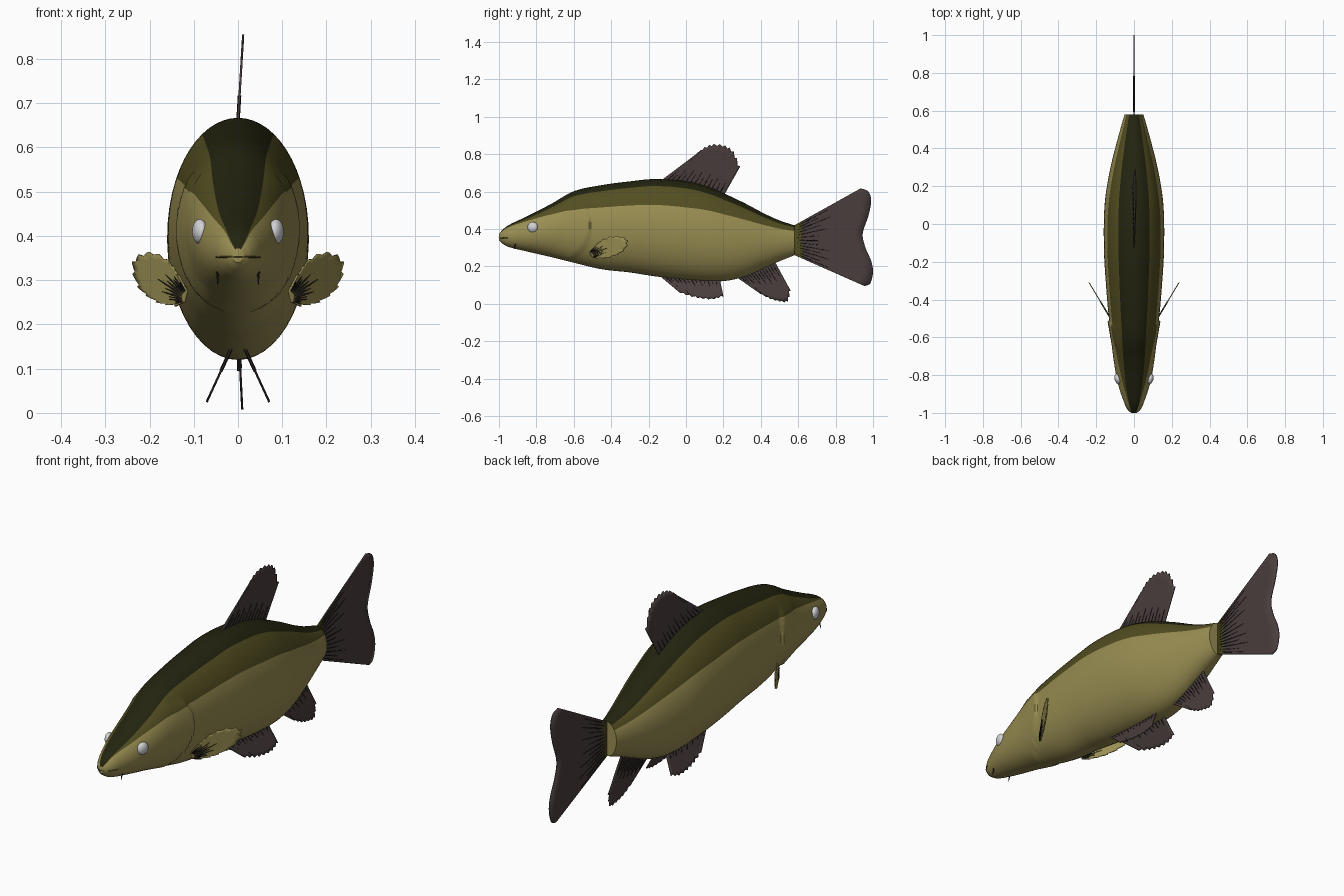
import bpy, math
from mathutils import Vector

old = bpy.data.objects.get("Cube")
if old:
    bpy.data.objects.remove(old, do_unlink=True)


def material(name, r, g, b):
    m = bpy.data.materials.new(name)
    m.use_nodes = True
    m.diffuse_color = (r, g, b, 1)
    bsdf = next(n for n in m.node_tree.nodes if n.type == 'BSDF_PRINCIPLED')
    bsdf.inputs["Base Color"].default_value = (r, g, b, 1)
    bsdf.inputs["Roughness"].default_value = 0.7
    return m


BELLY = material("olive_gold", .32, .27, .085)
FLANK = material("dark_olive", .085, .075, .015)
BACK = material("black_olive", .017, .017, .005)
FIN = material("brown_grey", .068, .047, .047)
RAY = material("near_black", .014, .011, .010)
EYE = material("pale_grey", .65, .65, .68)


def build(name, verts, faces, mats, index=None, angle=40):
    me = bpy.data.meshes.new(name)
    me.from_pydata([tuple(v) for v in verts], [], faces)
    for m in mats:
        me.materials.append(m)
    if index:
        for p, i in zip(me.polygons, index):
            p.material_index = i
    ob = bpy.data.objects.new(name, me)
    bpy.context.collection.objects.link(ob)
    bpy.ops.object.select_all(action='DESELECT')
    ob.select_set(True)
    bpy.context.view_layer.objects.active = ob
    bpy.ops.object.mode_set(mode='EDIT')
    bpy.ops.mesh.select_all(action='SELECT')
    bpy.ops.mesh.normals_make_consistent(inside=False)
    bpy.ops.object.mode_set(mode='OBJECT')
    bpy.ops.object.shade_smooth_by_angle(angle=math.radians(angle))
    return ob


# Body stations: y, top z, bottom z, half width
STATIONS = [
    (-1, .372, .34, .012), (-.985, .392, .325, .03), (-.95, .42, .305, .05),
    (-.85, .468, .28, .084), (-.72, .535, .25, .108), (-.6, .602, .22, .122),
    (-.45, .635, .185, .138), (-.3, .655, .168, .15), (-.17, .667, .148, .158),
    (0, .655, .128, .16), (.12, .625, .12, .154), (.22, .583, .124, .14),
    (.32, .535, .148, .12), (.42, .482, .192, .095), (.5, .446, .228, .073),
    (.58, .42, .26, .05)]


def station(y):
    """Smoothly interpolated top, bottom and half width."""
    n = len(STATIONS)
    i = max(k for k in range(n - 1) if STATIONS[k][0] <= y + 1e-9)

    def slope(k, c):
        a, b = STATIONS[max(k - 1, 0)], STATIONS[min(k + 1, n - 1)]
        return (b[c] - a[c]) / (b[0] - a[0])
    p, q = STATIONS[i], STATIONS[i + 1]
    h = q[0] - p[0]
    t = (y - p[0]) / h
    s = t * t * (3 - 2 * t)
    return [p[c] + (q[c] - p[c]) * s + h * (t * (1 - t) ** 2 * slope(i, c)
            - t * t * (1 - t) * slope(i + 1, c)) for c in (1, 2, 3)]


def skin(y, t):
    """Point on the body at length y and angle t from the spine."""
    top, bot, w = station(y)
    z = (top + bot) / 2 + (top - bot) / 2 * math.cos(t)
    x = w * math.sin(t)
    # raised gill cover ending in a curved step
    gap = -.51 - 3 * (z - .42) ** 2 - y
    if 0 < gap < .14 and .22 < z < .53:
        x += math.copysign(.009, x) * (1 - gap / .14) * min(1, abs(x) / .05)
    return Vector((x, y, z))


def ring_angles(y):
    """Half-ring angles with vertices on both colour borders."""
    head = min(1, max(0, (y + .97) / .37))
    a = math.radians(31)
    b = a + math.radians(3 + 28 * head - 10 * max(0, y) / .58)
    half = [a * k / 5 for k in range(5)] + [a + (b - a) * k / 5 for k in range(5)]
    return half + [b + (math.pi - b) * k / 16 for k in range(17)]


COUNT = 150
verts, faces, index = [], [], []
for k in range(COUNT + 1):
    y = -1 + 1.58 * (k / COUNT) ** 1.25
    half = ring_angles(y)
    ring = half + [-t for t in half[-2:0:-1]]
    verts += [skin(y, t) for t in ring]
size = len(ring)
for k in range(COUNT):
    for j in range(size):
        n = (j + 1) % size
        faces.append((k * size + j, k * size + n, (k + 1) * size + n, (k + 1) * size + j))
        band = min(j, size - 1 - j) // 5
        index.append(max(0, 2 - band))
faces += [tuple(range(size)), tuple(range(COUNT * size, (COUNT + 1) * size))]
index += [0, 0]
build("body", verts, faces, [BELLY, FLANK, BACK], index)


def smooth_edge(points, steps):
    """Catmull-Rom curve through 2D points."""
    p = [Vector(q) for q in points]
    p = [2 * p[0] - p[1]] + p + [2 * p[-1] - p[-2]]
    out = []
    for i in range(1, len(p) - 2):
        a, b, c, d = p[i - 1:i + 3]
        for s in range(steps):
            t = s / steps
            out.append(.5 * (2 * b + (c - a) * t + (2 * a - 5 * b + 4 * c - d) * t * t
                             + (3 * b - a - 3 * c + d) * t ** 3))
    return out + [p[-2]]


def fin(name, base, edge, place, mats, teeth=0, rays=(.05, .4), pair=False, root=0):
    """Thin fin lofted from its base line to its free edge, with dark rays."""
    a, b = Vector(base[0]), Vector(base[1])
    rim = smooth_edge(edge, 8)
    n, rows = len(rim) - 1, 8
    middle = (a + b) / 2
    if teeth:
        rim = [q + (middle - q).normalized() * teeth * (k % 4) / 3 for k, q in enumerate(rim)]

    def at(u, v):
        k = min(int(u * n), n - 1)
        tip = rim[k].lerp(rim[k + 1], u * n - k)
        return a.lerp(b, u).lerp(tip, v)
    grid = [place(*at(k / n, r / rows)) for r in range(rows + 1) for k in range(n + 1)]
    w = n + 1
    quads = [(r * w + k, r * w + k + 1, (r + 1) * w + k + 1, (r + 1) * w + k)
             for r in range(rows) for k in range(n)]
    shades = [1 if r < root else 0 for r in range(rows) for k in range(n)]
    parts = [(build(name, grid, quads, mats, shades), .005)]
    # tapering rays
    rv, rf = [], []
    for k in range(1, 14):
        u = k / 14
        start, end = at(u, rays[0]), at(u, rays[1] * (1 if k % 2 else .75))
        side = (end - start).orthogonal().normalized() * .0022
        mid = start.lerp(end, .35)
        rf.append(tuple(range(len(rv), len(rv) + 4)))
        rv += [place(*q) for q in (start, mid + side, end, mid - side)]
    parts.append((build(name + "_rays", rv, rf, [RAY]), .008))
    for ob, thick in parts:
        mod = ob.modifiers.new("thickness", 'SOLIDIFY')
        mod.thickness, mod.offset = thick, 0
        if pair:
            ob.modifiers.new("other_side", 'MIRROR')


# Fins, each outlined in side view and placed by its own tilt
fin("dorsal_fin", [(-.14, .655), (.2, .575)],
    [(.06, .805), (.1, .838), (.15, .855), (.21, .847), (.255, .815), (.29, .735)],
    lambda y, z: (.06 * (z - .66), y, z), [FIN], .012)
fin("tail_fin", [(.57, .415), (.57, .265)],
    [(.935, .618), (.975, .6), (.99, .55), (.975, .47), (.945, .375),
     (.96, .3), (.99, .23), (1, .17), (.985, .11), (.955, .095)],
    lambda y, z: (0, y, z), [FIN, FLANK], 0, (.06, .5), root=1)
fin("anal_fin", [(.26, .15), (.47, .235)],
    [(.4, .052), (.45, .025), (.5, .012), (.545, .012), (.56, .07)],
    lambda y, z: (.05 * (.2 - z), y, z), [FIN], .01, (.1, .5))
fin("pelvic_fins", [(-.14, .15), (.18, .135)],
    [(-.03, .058), (.03, .038), (.09, .027), (.15, .025), (.2, .04)],
    lambda y, z: (.02 + .46 * (.135 - z), y, z), [FIN], .01, pair=True)
fin("pectoral_fins", [(-.515, .275), (-.505, .25)],
    [(-.485, .31), (-.44, .347), (-.37, .364), (-.31, .342), (-.33, .285),
     (-.4, .25), (-.47, .24)],
    lambda y, z: (.118 + .6 * (y + .51), y, z), [BELLY], .012, (.05, .5), pair=True)

# Eyes and barbels
for side, word in ((1, "left"), (-1, "right")):
    bpy.ops.mesh.primitive_uv_sphere_add(segments=24, ring_count=14, radius=.028,
                                         location=(side * .086, -.82, .41))
    eye = bpy.context.object
    eye.name = word + "_eye"
    eye.scale.x = .6
    eye.rotation_euler.z = -side * .25
    eye.data.materials.append(EYE)
    bpy.ops.object.shade_smooth()

    spot = skin(-.92, side * 2.3)
    bpy.ops.mesh.primitive_cone_add(vertices=8, radius1=.004, radius2=.001, depth=.035,
                                    location=spot - Vector((0, -.005, .012)),
                                    rotation=(math.pi - .3, 0, 0))
    barbel = bpy.context.object
    barbel.name = word + "_barbel"
    barbel.data.materials.append(RAY)


def tube(name, points, radius, mat):
    cu = bpy.data.curves.new(name, 'CURVE')
    cu.dimensions = '3D'
    cu.bevel_depth, cu.bevel_resolution = radius, 2
    sp = cu.splines.new('POLY')
    sp.points.add(len(points) - 1)
    for p, q in zip(sp.points, points):
        p.co = (*q, 1)
    cu.materials.append(mat)
    bpy.context.collection.objects.link(bpy.data.objects.new(name, cu))


# Mouth line wrapping the snout
lengths = [-.95 - .0062 * k for k in range(9)]
jaw = [skin(y, 1.75) for y in lengths]
tube("mouth_line", jaw + [Vector((-p.x, p.y, p.z)) for p in reversed(jaw)], .002, FLANK)
